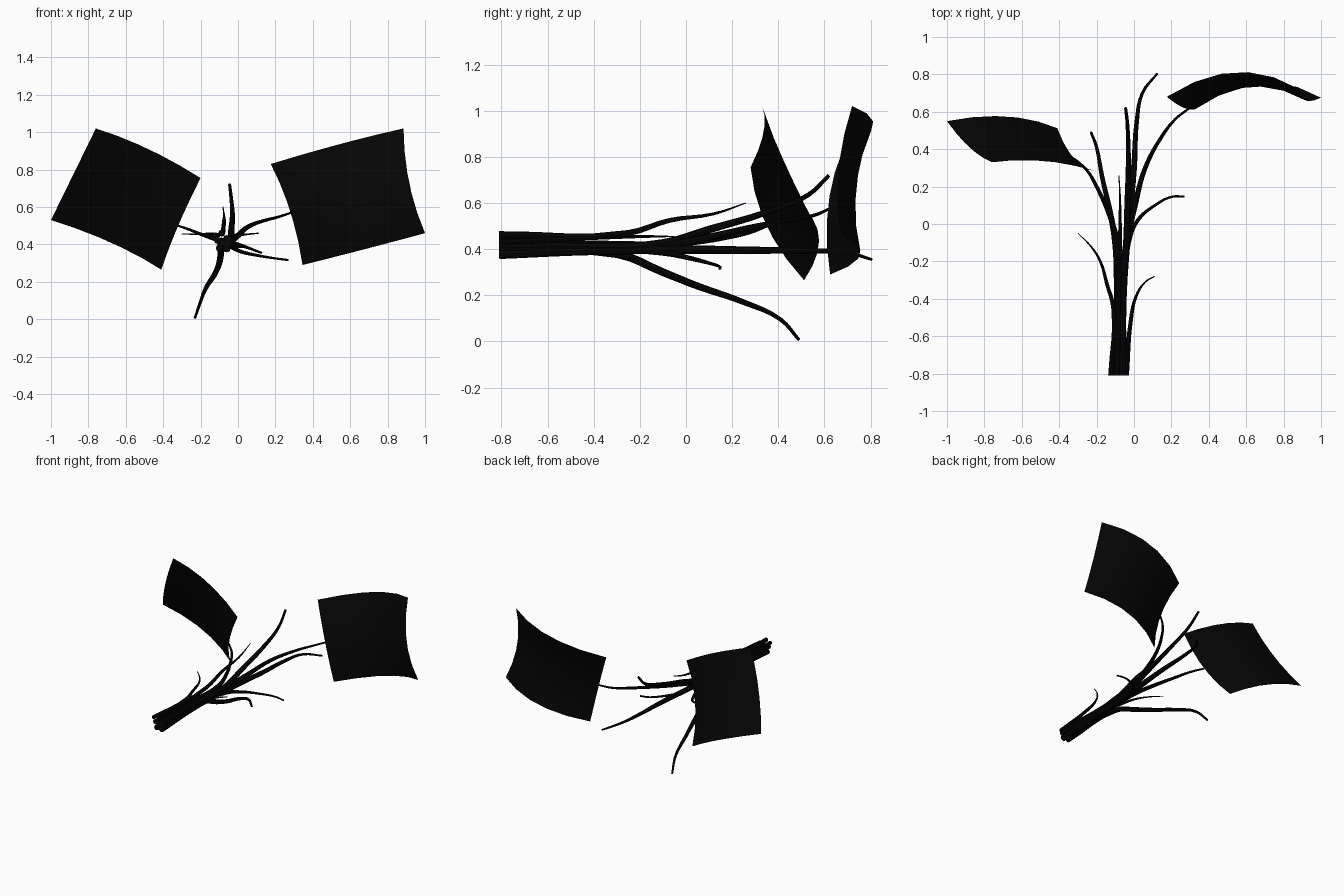
import bpy
import bmesh
from mathutils import Vector

cube = bpy.data.objects.get("Cube")
if cube:
    bpy.data.objects.remove(cube, do_unlink=True)


def make_material(name, rgb):
    mat = bpy.data.materials.new(name)
    mat.use_nodes = True
    mat.diffuse_color = (*rgb, 1)
    mat.node_tree.nodes["Principled BSDF"].inputs["Base Color"].default_value = (*rgb, 1)
    return mat


black = make_material("charcoal_black", (0.0015, 0.0015, 0.0015))


def finish(obj):
    obj.data.materials.clear()
    obj.data.materials.append(black)
    for other in bpy.context.selected_objects:
        other.select_set(False)
    obj.select_set(True)
    bpy.context.view_layer.objects.active = obj
    bpy.ops.object.shade_smooth_by_angle()


def stem(name, points, base, tip):
    """Tapered round stem along a smooth path, turned into a mesh."""
    curve = bpy.data.curves.new(name, "CURVE")
    curve.dimensions = "3D"
    curve.bevel_depth = 1
    curve.bevel_resolution = 2
    curve.resolution_u = 4
    curve.use_fill_caps = True
    spline = curve.splines.new("BEZIER")
    spline.bezier_points.add(len(points) - 1)
    start, end = points[0][1], points[-1][1]
    for bp, co in zip(spline.bezier_points, points):
        bp.co = co
        bp.handle_left_type = bp.handle_right_type = "AUTO"
        t = (co[1] - start) / (end - start)
        bp.radius = base + (tip - base) * t ** 2.8
    path = bpy.data.objects.new(name + "_path", curve)
    bpy.context.collection.objects.link(path)
    bpy.context.view_layer.update()
    graph = bpy.context.evaluated_depsgraph_get()
    mesh = bpy.data.meshes.new_from_object(path.evaluated_get(graph))
    bpy.data.objects.remove(path, do_unlink=True)
    obj = bpy.data.objects.new(name, mesh)
    bpy.context.collection.objects.link(obj)
    finish(obj)


def quadratic(a, b, c, t):
    """Parabola through three points at t = 0, 1/2 and 1."""
    return a * (2 * t - 1) * (t - 1) + b * 4 * t * (1 - t) + c * t * (2 * t - 1)


def leaf(name, rows, steps=5):
    """Curved sheet through a three by three net of points."""
    net = [[Vector(p) for p in row] for row in rows]
    bm = bmesh.new()
    grid = []
    for j in range(steps + 1):
        a, b, c = (quadratic(*row, j / steps) for row in net)
        grid.append([bm.verts.new(quadratic(a, b, c, i / steps)) for i in range(steps + 1)])
    for j in range(steps):
        for i in range(steps):
            bm.faces.new((grid[j][i], grid[j][i + 1], grid[j + 1][i + 1], grid[j + 1][i]))
    mesh = bpy.data.meshes.new(name)
    bm.to_mesh(mesh)
    bm.free()
    obj = bpy.data.objects.new(name, mesh)
    bpy.context.collection.objects.link(obj)
    finish(obj)


# Main stems, gathered in a bundle at the front
stem("right_leaf_stem", [(-.11, -.81, .42), (-.09, -.4, .42), (-.09, -.1, .42), (-.125, .03, .43),
                         (-.2, .2, .455), (-.25, .285, .475), (-.32, .35, .5)], .018, .006)
stem("drooping_stem", [(-.1, -.81, .38), (-.09, -.3, .38), (-.1, -.1, .3), (-.125, .05, .24),
                       (-.17, .25, .17), (-.2, .41, .095), (-.23, .49, .007)], .019, .007)
stem("rising_stem", [(-.06, -.81, .43), (-.06, -.4, .41), (-.04, -.1, .425), (-.035, .1, .485),
                     (-.03, .35, .56), (-.035, .53, .635), (-.045, .62, .72)], .02, .008)
stem("straight_stem", [(-.06, -.81, .378), (-.06, -.4, .395), (-.03, 0, .398), (.0, .3, .395),
                       (.015, .55, .393), (.045, .7, .385), (.125, .805, .355)], .021, .006)
stem("left_leaf_stem", [(-.08, -.81, .41), (-.07, -.4, .41), (-.04, -.1, .415), (.005, .1, .452),
                        (.06, .3, .498), (.15, .47, .53), (.22, .56, .548), (.29, .615, .572)], .019, .006)
stem("short_side_stem", [(-.05, -.81, .41), (-.06, -.4, .405), (-.03, -.1, .385), (.02, .02, .36),
                         (.12, .105, .338), (.2, .145, .325), (.27, .147, .316)], .019, .006)

# Thin twigs on top of the bundle
stem("right_twig", [(-.125, -.81, .45), (-.11, -.45, .45), (-.145, -.32, .453), (-.18, -.2, .455),
                    (-.23, -.12, .455), (-.3, -.05, .455)], .013, .002)
stem("left_twig", [(-.04, -.81, .43), (-.015, -.5, .445), (.01, -.39, .45), (.06, -.31, .455),
                   (.11, -.28, .46)], .013, .003)
stem("upper_twig", [(-.09, -.81, .463), (-.08, -.25, .47), (-.075, -.07, .525), (-.075, .12, .553),
                    (-.08, .26, .6)], .015, .002)

# Two large curved leaves
leaf("right_leaf", [[(-.76, .33, 1.02), (-.48, .337, .91), (-.2, .28, .755)],
                    [(-.88, .41, .775), (-.575, .455, .66), (-.32, .35, .5)],
                    [(-1, .55, .53), (-.68, .575, .41), (-.41, .512, .265)]])
leaf("left_leaf", [[(.175, .68, .83), (.54, .812, .935), (.885, .72, 1.02)],
                   [(.28, .615, .575), (.6, .738, .65), (.915, .66, .73)],
                   [(.345, .625, .29), (.68, .755, .375), (1, .675, .46)]])
